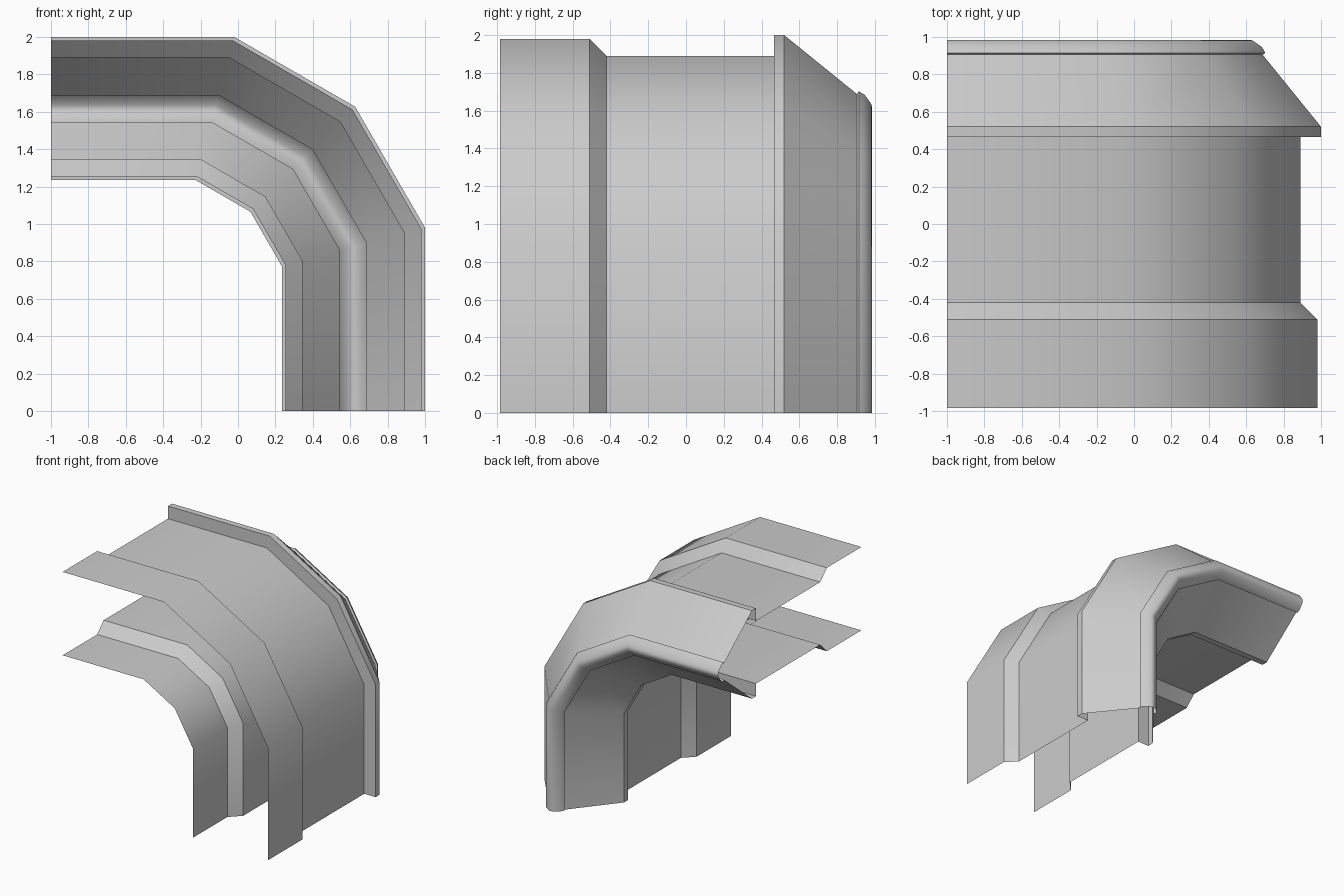
import bpy, bmesh, math

cube = bpy.data.objects.get("Cube")
if cube:
    bpy.data.objects.remove(cube, do_unlink=True)

grey = bpy.data.materials.new("plain grey")
grey.use_nodes = True
colour = (0.6, 0.6, 0.6, 1)
grey.diffuse_color = colour
grey.node_tree.nodes["Principled BSDF"].inputs["Base Color"].default_value = colour

CX, CZ = -0.393, 0.607   # centre of the bend
MID = 1.617              # height of the wall's middle


def bend_path(height):
    """Straight run, three mitred corners, then straight down to the ground."""
    radius = (height - CZ) / math.cos(math.radians(15))
    corners = [(CX + radius * math.cos(math.radians(a)),
                CZ + radius * math.sin(math.radians(a))) for a in (75, 45, 15)]
    return [(-1, height)] + corners + [(height - 1, 0)]


def sweep(name, profile):
    """Carry a (y, height) profile round the bend as an open sheet."""
    bm = bmesh.new()
    rows = [[bm.verts.new((x, y, z)) for x, z in bend_path(h)] for y, h in profile]
    for a, b in zip(rows, rows[1:]):
        for i in range(len(a) - 1):
            bm.faces.new((a[i], a[i + 1], b[i + 1], b[i]))
    mesh = bpy.data.meshes.new(name)
    bm.to_mesh(mesh)
    bm.free()
    mesh.materials.append(grey)
    obj = bpy.data.objects.new(name, mesh)
    bpy.context.collection.objects.link(obj)
    bpy.ops.object.select_all(action="DESELECT")
    obj.select_set(True)
    bpy.context.view_layer.objects.active = obj
    bpy.ops.object.shade_smooth_by_angle(angle=math.radians(35))


def mirrored(profile):
    return [(y, 2 * MID - h) for y, h in reversed(profile)]


# Wall section: front band, step, plain wall, flange, tapered rim
wall = [(-0.985, 1.98), (-0.51, 1.98), (-0.42, 1.89), (0.465, 1.89),
        (0.465, 2.0), (0.52, 2.0), (0.905, 1.688)]
# Rounded lip closing the rim
lip = [(0.905, 1.688), (0.915, 1.702), (0.945, 1.685), (0.967, 1.655),
       (0.981, 1.635), (0.985, MID)]

sweep("outer_wall", wall)
sweep("inner_wall", mirrored(wall))
sweep("rounded_lip", lip + mirrored(lip)[1:])
